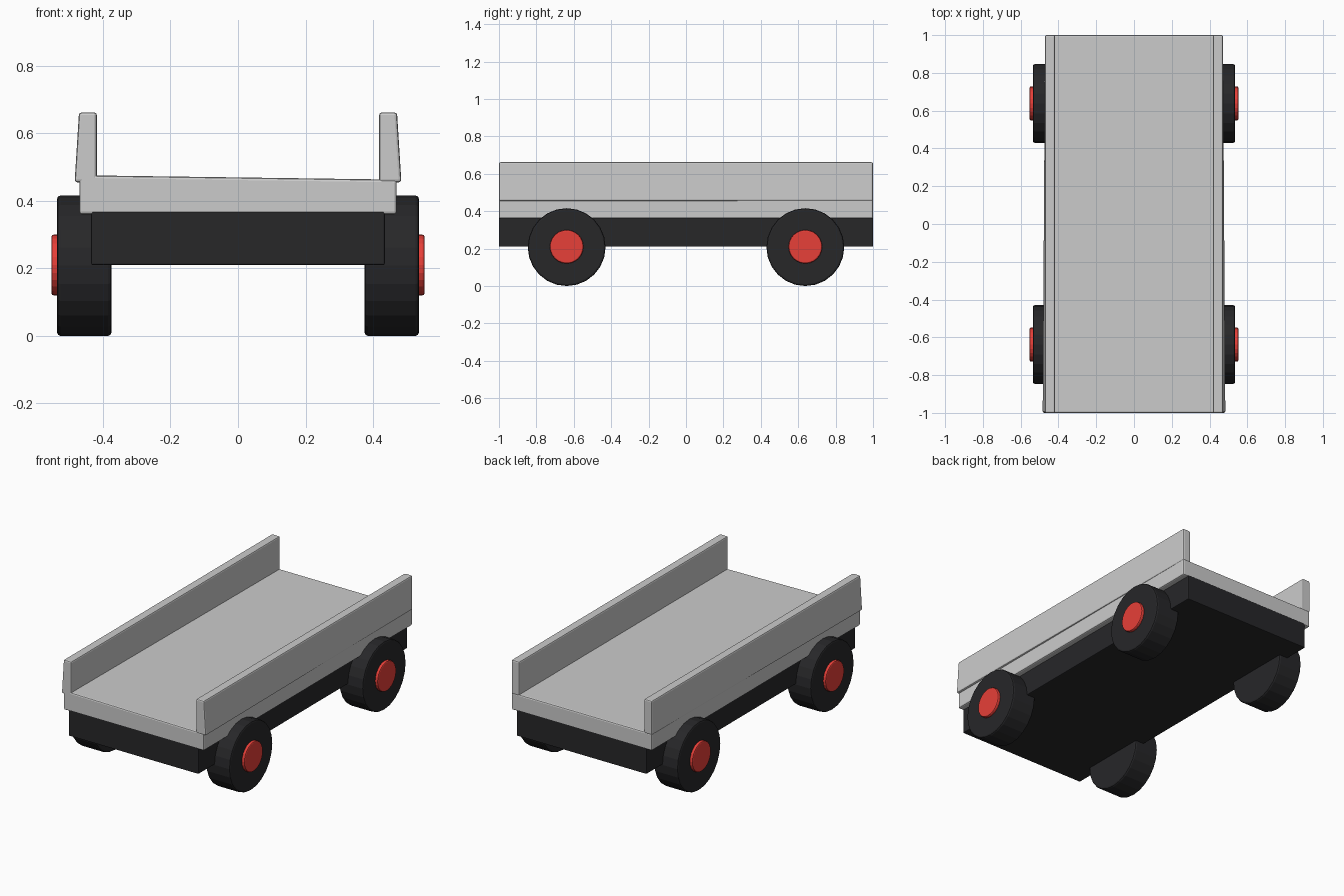
import bpy
from math import pi
from mathutils import Vector

default_cube = bpy.data.objects.get("Cube")
if default_cube:
    bpy.data.objects.remove(default_cube, do_unlink=True)


def make_material(name, color):
    mat = bpy.data.materials.new(name)
    mat.use_nodes = True
    mat.diffuse_color = color
    mat.node_tree.nodes["Principled BSDF"].inputs["Base Color"].default_value = color
    return mat


def finish(obj, name, bevel, mat=None):
    obj.name = name
    obj.data.name = name
    if mat:
        obj.data.materials.append(mat)
    mod = obj.modifiers.new("Rounded edges", "BEVEL")
    mod.width = bevel
    mod.segments = 2
    mod.limit_method = "ANGLE"
    return obj


def box(name, low, high, bevel, mat=None):
    low, high = Vector(low), Vector(high)
    bpy.ops.mesh.primitive_cube_add(size=1)
    obj = bpy.context.object
    center, size = (low + high) / 2, high - low
    for v in obj.data.vertices:
        v.co = center + v.co * size
    return finish(obj, name, bevel, mat)


def disc(name, x_in, x_out, y, z, radius, bevel, mat):
    bpy.ops.mesh.primitive_cylinder_add(
        vertices=24, radius=radius, depth=abs(x_out - x_in),
        location=((x_in + x_out) / 2, y, z), rotation=(0, pi / 2, 0))
    return finish(bpy.context.object, name, bevel, mat)


black = make_material("Black rubber", (0.02, 0.02, 0.022, 1))
red = make_material("Red hub", (0.8, 0.05, 0.04, 1))

# Chassis block and flat bed
box("chassis", (-0.435, -1, 0.21), (0.435, 1, 0.37), 0.005, black)
bed = box("bed", (-0.47, -1, 0.36), (0.47, 1, 0.463), 0.008)
for v in bed.data.vertices:
    # The bed's front right corner sits slightly higher
    if v.co.z > 0.4 and v.co.y < 0 and v.co.x < 0:
        v.co.z += 0.013

# Side boards, flaring outward at the lower front corner
for side, s in (("left", 1), ("right", -1)):
    inner, outer = s * 0.418, s * 0.471
    board = box(side + "_side_board", (min(inner, outer), -1, 0.455),
                (max(inner, outer), 1, 0.662), 0.008)
    for v in board.data.vertices:
        if v.co.y < 0 and v.co.z < 0.5 and abs(v.co.x) > 0.45:
            v.co.x += s * 0.013

# Wheels with raised hubs
for end, y in (("front", -0.638), ("back", 0.638)):
    for side, s in (("left", 1), ("right", -1)):
        disc(f"{end}_{side}_wheel", s * 0.375, s * 0.536, y, 0.208, 0.208, 0.01, black)
        disc(f"{end}_{side}_hub", s * 0.525, s * 0.553, y, 0.21, 0.09, 0.007, red)
